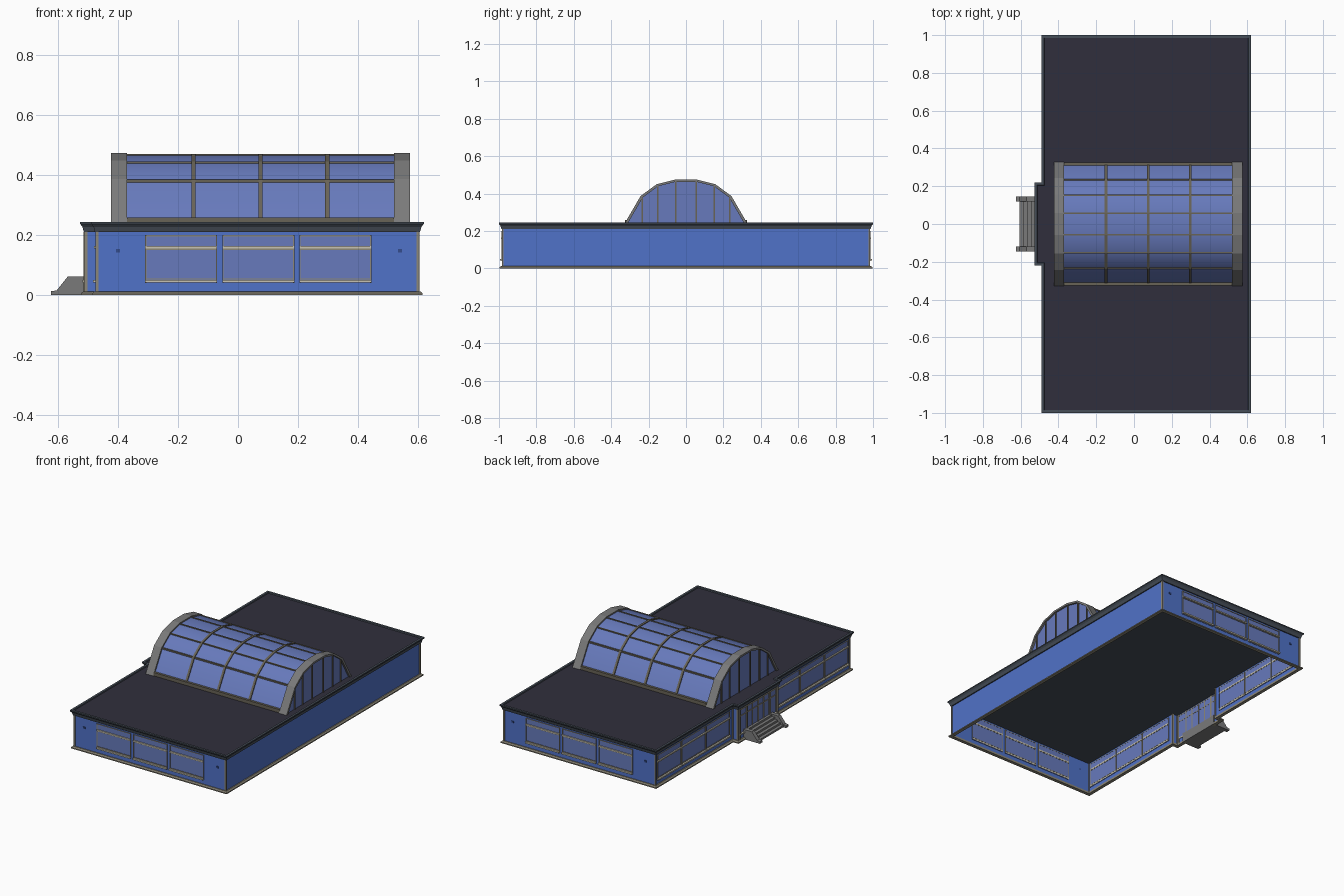
import bpy, bmesh

if "Cube" in bpy.data.objects:
    bpy.data.objects.remove(bpy.data.objects["Cube"])

def mat(name, r, g, b):
    m = bpy.data.materials.new(name)
    lin = lambda c: ((c / 255 + 0.055) / 1.055) ** 2.4 if c > 10 else c / 255 / 12.92
    m.diffuse_color = (lin(r), lin(g), lin(b), 1)
    m.use_nodes = True
    m.node_tree.nodes["Principled BSDF"].inputs["Base Color"].default_value = m.diffuse_color
    return m

BLUE = mat("wall_blue", 80, 114, 200)
GLASS = mat("glass_blue", 103, 122, 188)
ROOF = mat("roof_dark", 48, 47, 60)
SLATE = mat("cornice_slate", 70, 78, 88)
GREY = mat("stone_grey", 122, 122, 122)
TRIM = mat("trim_taupe", 140, 135, 120)
SILL = mat("sill_pale", 200, 196, 180)
BAR = mat("mullion_brown", 104, 99, 86)
NAVY = mat("plate_navy", 52, 76, 140)

def finish(name, bm, m, smooth=False, recalc=True):
    if recalc:
        bmesh.ops.recalc_face_normals(bm, faces=bm.faces[:])
    me = bpy.data.meshes.new(name)
    bm.to_mesh(me)
    bm.free()
    me.materials.append(m)
    for p in me.polygons:
        p.use_smooth = smooth
    ob = bpy.data.objects.new(name, me)
    bpy.context.collection.objects.link(ob)
    return ob

def boxes(name, items, m):
    """One object from many boxes, each given by two opposite corners."""
    bm = bmesh.new()
    for a, b in items:
        vs = bmesh.ops.create_cube(bm, size=1)["verts"]
        for v in vs:
            v.co = [(a[i] + b[i]) / 2 + v.co[i] * abs(b[i] - a[i]) for i in range(3)]
    return finish(name, bm, m)

def foot(d):
    """Footprint with entrance bay, pushed out by d."""
    l, e, r, yb, ym = -0.47 - d, -0.507 - d, 0.60 + d, 0.20 + d, 0.98 + d
    return [(l, -ym), (r, -ym), (r, ym), (l, ym), (l, yb), (e, yb), (e, -yb), (l, -yb)]

def loft(name, rings, m, cap=False, closed=False):
    """Skin the footprint through (offset, height) rings."""
    bm = bmesh.new()
    loops = [[bm.verts.new((x, y, z)) for x, y in foot(d)] for d, z in rings]
    pairs = list(zip(loops, loops[1:])) + ([(loops[-1], loops[0])] if closed else [])
    for a, b in pairs:
        for i in range(8):
            j = (i + 1) % 8
            bm.faces.new((a[i], a[j], b[j], b[i]))
    if cap:
        bm.faces.new(loops[0])
    return finish(name, bm, m)

def extrude(name, profile, spans, axis, m):
    """Solid prism of a 2D profile along x (axis 0) or y (axis 1)."""
    bm = bmesh.new()
    for s, t in spans:
        pos = lambda p, k: (k, p[0], p[1]) if axis == 0 else (p[0], k, p[1])
        a = [bm.verts.new(pos(p, s)) for p in profile]
        b = [bm.verts.new(pos(p, t)) for p in profile]
        n = len(profile)
        bm.faces.new(a)
        bm.faces.new(b[::-1])
        for i in range(n):
            j = (i + 1) % n
            bm.faces.new((a[i], b[i], b[j], a[j]))
    return finish(name, bm, m)

# Shell: open-bottomed walls, base moulding, flared cornice, roof deck
loft("walls", [(0, 0), (0, 0.215)], BLUE)
loft("base_moulding", [(-0.005, 0), (0.016, 0), (0.016, 0.007), (0.008, 0.013), (-0.005, 0.013)], TRIM, closed=True)
loft("cornice", [(0.007, 0.21), (0.012, 0.228), (0.02, 0.238), (0.02, 0.245), (0.006, 0.245), (0.004, 0.238)], SLATE, cap=True)
loft("roof_deck", [(0.0055, 0.2385)], ROOF, cap=True)

# Corner posts
boxes("corner_posts", [((x - 0.005, y - 0.005, 0.01), (x + 0.005, y + 0.005, 0.212)) for x, y in foot(0)], TRIM)

# Windows: each side maps (along, outward, height) to world space
sides = {
    "front": lambda u, o, z: (u, -0.98 - o, z),
    "back": lambda u, o, z: (u, 0.98 + o, z),
    "left": lambda u, o, z: (-0.47 - o, u, z),
    "entrance": lambda u, o, z: (-0.507 - o, u, z),
}

def span(side, u0, u1, o0, o1, z0, z1):
    f = sides[side]
    return f(u0, o0, z0), f(u1, o1, z1)

ends = [-0.19, 0.068, 0.325]
centres = {"front": ends, "back": ends,
           "left": [s * y for s in (-1, 1) for y in (0.355, 0.6, 0.845)]}
for side, cs in centres.items():
    glass, frame, sill = [], [], []
    for c in cs:
        a, b = c - 0.12, c + 0.12
        glass.append(span(side, a, b, -0.003, 0.002, 0.04, 0.20))
        for u in (a, b - 0.004):
            frame.append(span(side, u, u + 0.004, -0.004, 0.006, 0.04, 0.20))
        for z in (0.196, 0.151, 0.052):
            frame.append(span(side, a, b, -0.004, 0.005, z, z + 0.004))
        sill.append(span(side, a, b, -0.004, 0.014, 0.042, 0.051))
        sill.append(span(side, a, b, -0.004, 0.010, 0.156, 0.164))
    boxes(side + "_window_glass", glass, GLASS)
    boxes(side + "_window_frames", frame, TRIM)
    boxes(side + "_window_sills", sill, SILL)

# Small plates on the end walls
boxes("wall_plates", [span(s, u - 0.007, u + 0.007, 0, 0.004, 0.142, 0.154)
                      for s in ("front", "back") for u in (-0.4, 0.54)], NAVY)

# Entrance bay: glazing, pillars, rails and door handles
boxes("entrance_glass", [span("entrance", -0.185, 0.185, -0.003, 0.002, 0.045, 0.20)], GLASS)
boxes("entrance_pillars", [span("entrance", u - 0.006, u + 0.006, -0.004, 0.009, 0.012, 0.21)
                           for u in (-0.185, -0.115, 0.115, 0.185)], TRIM)
boxes("door_frames", [span("entrance", u - 0.004, u + 0.004, -0.004, 0.006, 0.055, 0.20) for u in (-0.058, 0, 0.058)]
      + [span("entrance", -0.185, 0.185, -0.004, 0.006, z, z + 0.006) for z in (0.157, 0.197)], TRIM)
boxes("entrance_sills", [span("entrance", s * 0.115, s * 0.19, -0.004, 0.012, 0.042, 0.050) for s in (-1, 1)], SILL)

# Steps and sloped cheek walls
boxes("steps", [((-0.605 + 0.02 * i, -0.125, 0.012 * i), (-0.50, 0.125, 0.012 * (i + 1))) for i in range(5)], GREY)
cheek = [(-0.624, 0), (-0.624, 0.013), (-0.605, 0.016), (-0.568, 0.062), (-0.50, 0.062), (-0.50, 0)]
extrude("step_cheeks", cheek, [(-0.145, -0.12), (0.12, 0.145)], 1, GREY)

# Barrel skylight: faceted arch with seven sides
BASE = 0.237
half = [(0.33, 0), (0.243, 0.15), (0.157, 0.213), (0.058, 0.238)]
arch = lambda k: [(s * y * k, BASE + z * k) for s, row in ((1, half), (-1, half[::-1])) for y, z in row]
band = lambda ko, ki: arch(ko) + arch(ki)[::-1]
extrude("skylight_end_arches", band(1, 0.95), [(-0.424, -0.37), (0.52, 0.574)], 0, GREY)
extrude("skylight_ribs", band(0.985, 0.95), [(x - 0.007, x + 0.007) for x in (-0.148, 0.075, 0.298)], 0, BAR)

bm = bmesh.new()
A, B = ([bm.verts.new((x, y, z)) for y, z in arch(0.965)] for x in (-0.41, 0.56))
for i in range(7):
    bm.faces.new((A[i], A[i + 1], B[i + 1], B[i]))
finish("skylight_glass", bm, GLASS, smooth=True, recalc=False)
bars = [((-0.37, y - 0.004, z - 0.006), (0.52, y + 0.004, z + 0.003)) for y, z in arch(0.968)[1:-1]]
bars += [((-0.37, s * 0.31, BASE), (0.52, s * 0.325, 0.26)) for s in (-1, 1)]
boxes("skylight_long_bars", bars, BAR)

# Skylight end glazing with upright bars
extrude("skylight_end_glass", arch(0.96), [(-0.412, -0.405), (0.555, 0.562)], 0, GLASS)
boxes("skylight_end_bars", [((x - 0.006, y - 0.004, BASE), (x + 0.006, y + 0.004, z))
                            for x in (-0.412, 0.562) for y, z in arch(0.96)[1:-1]], BAR)
